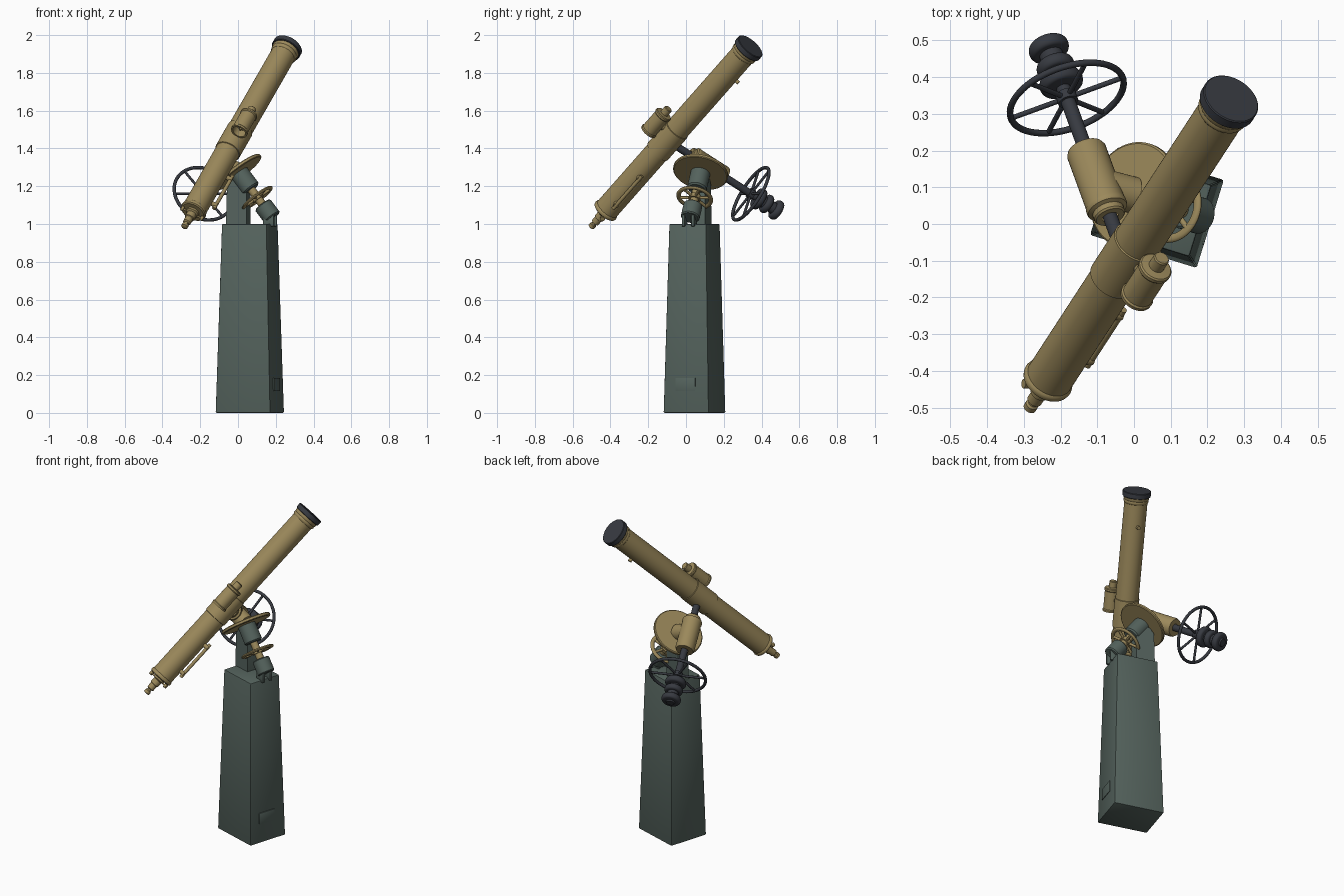
import bpy, bmesh, math
from mathutils import Vector, Matrix

if "Cube" in bpy.data.objects:
    bpy.data.objects.remove(bpy.data.objects["Cube"])

def material(name, rgb):
    m = bpy.data.materials.new(name)
    m.diffuse_color = (*rgb, 1)
    m.use_nodes = True
    m.node_tree.nodes["Principled BSDF"].inputs["Base Color"].default_value = m.diffuse_color
    return m

BRASS = material("brass", (0.33, 0.25, 0.105))
GREEN = material("green_paint", (0.09, 0.125, 0.11))
DARK = material("dark_metal", (0.038, 0.042, 0.052))

def finish(name, bm, mat, matrix=None, angle=35):
    bmesh.ops.remove_doubles(bm, verts=bm.verts, dist=1e-5)
    bmesh.ops.recalc_face_normals(bm, faces=bm.faces)
    if matrix:
        bm.transform(matrix)
    me = bpy.data.meshes.new(name)
    bm.to_mesh(me)
    bm.free()
    me.materials.append(mat)
    ob = bpy.data.objects.new(name, me)
    bpy.context.collection.objects.link(ob)
    bpy.ops.object.select_all(action='DESELECT')
    ob.select_set(True)
    bpy.context.view_layer.objects.active = ob
    bpy.ops.object.shade_smooth_by_angle(angle=math.radians(angle))
    return ob

def frame(origin, axis):
    q = Vector(axis).to_track_quat('Z', 'Y')
    return Matrix.Translation(origin) @ q.to_matrix().to_4x4()

def lathe(name, origin, axis, profile, mat, n=48):
    """Spin (radius, height) points about an axis."""
    bm = bmesh.new()
    vs = [bm.verts.new((r, 0, h)) for r, h in profile]
    es = [bm.edges.new(p) for p in zip(vs, vs[1:])]
    bmesh.ops.spin(bm, geom=vs + es, cent=(0, 0, 0), axis=(0, 0, 1),
                   angle=2 * math.pi, steps=n)
    return finish(name, bm, mat, frame(origin, axis))

def rod(name, a, b, r, mat, n=24):
    a, b = Vector(a), Vector(b)
    L = (b - a).length
    return lathe(name, a, b - a, [(0, 0), (r, 0), (r, L), (0, L)], mat, n)

def spoked_wheel(name, origin, axis, R, tube, depth, spokes, spoke_r, hub_r, mat):
    """Rim of oval section with round spokes and a hub."""
    sec = [(R + tube * math.cos(t), depth * math.sin(t))
           for t in [i * math.pi / 6 for i in range(13)]]
    lathe(name + "_rim", origin, axis, sec, mat, 64)
    M = frame(origin, axis)
    for i in range(spokes):
        a = 2 * math.pi * i / spokes
        rod(name + "_spoke", M @ Vector((0, 0, 0)),
            M @ Vector((R * math.cos(a), R * math.sin(a), 0)), spoke_r, mat, 12)
    h = depth * 1.5
    lathe(name + "_hub", origin, axis, [(0, -h), (hub_r, -h), (hub_r, h), (0, h)], mat, 32)

# main axes: optical tube, declination and polar
P0, d = Vector((0, -0.065, 1.48)), Vector((0.396, 0.608, 0.69)).normalized()
T, e = Vector((-0.022, -0.098, 1.442)), Vector((-0.294, 0.806, -0.515)).normalized()
D, p = Vector((0, 0.078, 1.277)), Vector((-0.588, 0.182, 0.788)).normalized()
YAW = Matrix.Rotation(math.radians(-17.2), 4, 'Z')

# pier
bm = bmesh.new()
bmesh.ops.create_cube(bm, size=2)
for v in bm.verts:
    k = 0.815 if v.co.z > 0 else 1
    v.co = (v.co.x * 0.152 * k, v.co.y * 0.1255 * k, 0.5 + v.co.z * 0.5)
bmesh.ops.bevel(bm, geom=bm.edges[:], offset=0.006, segments=2, affect='EDGES', profile=0.5)
PIER = Matrix.Translation((0.0625, 0.045, 0)) @ YAW
finish("pier", bm, GREEN, PIER)

def box(name, size, loc, mat, base):
    bm = bmesh.new()
    bmesh.ops.create_cube(bm, size=1)
    bm.transform(Matrix.Translation(loc) @ Matrix.Diagonal((*size, 1)))
    bmesh.ops.bevel(bm, geom=bm.edges[:], offset=min(size) * 0.2, segments=2, affect='EDGES', profile=0.5)
    return finish(name, bm, mat, base)

# access hatch on the pier
box("pier_hatch", (0.008, 0.11, 0.07), (0.148, -0.005, 0.15), GREEN, PIER)

# post with sloping rounded head under the polar bearing
bm = bmesh.new()
side = [(-0.058, 0.99), (0.055, 0.99), (0.055, 1.18), (0.04, 1.225), (0.01, 1.25), (-0.03, 1.235), (-0.052, 1.205)]
f = bm.faces.new([bm.verts.new((x, -0.036, z)) for x, z in side])
ext = bmesh.ops.extrude_face_region(bm, geom=[f])
bmesh.ops.translate(bm, vec=(0, 0.072, 0), verts=[g for g in ext['geom'] if isinstance(g, bmesh.types.BMVert)])
finish("post", bm, GREEN, Matrix.Translation((0.002, 0.083, 0)) @ YAW)

# polar assembly, heights measured down from the big disc
lathe("polar_upper_bearing", D, p, [(0, -0.12), (0.044, -0.12), (0.052, -0.112), (0.052, -0.012), (0, -0.012)], GREEN)
rod("polar_shaft", D - p * 0.26, D, 0.022, BRASS)
lathe("polar_disc", D, p, [(0, -0.012), (0.142, -0.012), (0.147, -0.008), (0.147, 0.004), (0.142, 0.008), (0, 0.008)], BRASS, 72)
spoked_wheel("drive_wheel", D - p * 0.175, p, 0.087, 0.012, 0.008, 6, 0.008, 0.032, BRASS)
lathe("polar_lower_bearing", D - p * 0.31, p,
      [(0, 0), (0.044, 0), (0.05, 0.006), (0.05, 0.082), (0.044, 0.088), (0, 0.088)], GREEN)
foot = Matrix.Translation((0.165, 0.02, 0)) @ YAW
for s in (-1, 1):
    box("lower_bearing_lug", (0.06, 0.016, 0.065), (0.005, s * 0.026, 1.02), GREEN, foot)

# declination assembly
rod("saddle_column", D, T + e * 0.25, 0.05, BRASS, 40)
lathe("declination_housing", T, e,
      [(0.022, 0.145), (0.04, 0.145), (0.044, 0.15), (0.044, 0.165), (0.055, 0.17), (0.057, 0.175),
       (0.057, 0.185), (0.055, 0.19), (0.055, 0.365), (0.05, 0.375), (0.022, 0.375)], BRASS)
rod("declination_shaft", T, T + e * 0.73, 0.02, DARK)
spoked_wheel("hand_wheel", T + e * 0.548, e, 0.162, 0.009, 0.009, 6, 0.007, 0.028, DARK)
for i, (u, r, h) in enumerate(((0.60, 0.061, 0.019), (0.652, 0.053, 0.018), (0.715, 0.056, 0.019))):
    arc = [(r - h * 0.7 + h * 0.7 * math.cos(t), h * math.sin(t))
           for t in [math.pi * (j / 8 - 0.5) for j in range(9)]]
    lathe("counterweight", T + e * u, e, [(0, -h)] + arc + [(0, h)], DARK)
lathe("counterweight_nut", T + e * 0.62, e, [(0, 0), (0.032, 0), (0.032, 0.1), (0, 0.1)], DARK)
lathe("end_nut", T + e * 0.733, e, [(0.026, 0), (0.022, 0.009), (0, 0.009)], DARK)

# optical tube with end rings and centre sleeve
lathe("main_tube", P0, d,
      [(0, -0.605), (0.062, -0.605), (0.069, -0.60), (0.071, -0.592), (0.069, -0.584), (0.065, -0.58),
       (0.065, -0.14), (0.07, -0.138), (0.07, 0.028), (0.066, 0.03), (0.066, 0.60), (0.07, 0.605),
       (0.072, 0.612), (0.07, 0.62), (0.073, 0.625), (0.073, 0.645), (0, 0.645)], BRASS, 64)
lathe("lens_cap", P0, d, [(0, 0.638), (0.078, 0.638), (0.081, 0.641), (0.081, 0.667), (0.078, 0.67), (0, 0.67)], DARK, 64)

# focuser and eyepiece
lathe("eyepiece", P0, d,
      [(0, -0.722), (0.012, -0.722), (0.018, -0.718), (0.018, -0.702), (0.013, -0.697), (0.013, -0.69), (0.021, -0.685),
       (0.021, -0.655), (0.026, -0.652), (0.026, -0.622), (0.036, -0.616), (0.036, -0.6), (0, -0.6)], BRASS, 40)
q = Vector((-0.87, 0.08, 0.48))
q = (q - d * q.dot(d)).normalized()
F = P0 - d * 0.615
rod("focus_pinion", F - q * 0.06, F + q * 0.06, 0.005, BRASS, 12)
for s in (-1, 1):
    rod("focus_knob", F + q * s * 0.05, F + q * s * 0.065, 0.013, BRASS, 20)

# finder drum beside the sleeve, open at the lower end
Q = Vector((0.035, -0.155, 1.54))
lathe("finder", Q, d,
      [(0, -0.03), (0.036, -0.03), (0.036, -0.075), (0.046, -0.075), (0.047, -0.065), (0.043, -0.06), (0.043, 0.045),
       (0.047, 0.05), (0.047, 0.06), (0.043, 0.064), (0.022, 0.066), (0.022, 0.1), (0.019, 0.104), (0, 0.104)], BRASS, 40)
rod("finder_eyepiece", Q - d * 0.06, Q - d * 0.03, 0.008, BRASS, 16)
rod("finder_bracket", Q, P0, 0.022, BRASS)

# slide rod beneath the lower tube
g = Vector((0.077, -0.004, -0.039))
g = (g - d * g.dot(d)).normalized()
G = P0 - d * 0.395
rod("slide_rod", G + g * 0.088 - d * 0.125, G + g * 0.088 + d * 0.125, 0.01, BRASS)
for s in (-1, 1):
    c = G + d * s * 0.1
    rod("slide_mount", c + g * 0.05, c + g * 0.094, 0.013, BRASS)

# small stud near the objective
w = Vector((0.01, 0.054, -0.054)).normalized()
rod("tube_stud", P0 + d * 0.47 + w * 0.05, P0 + d * 0.47 + w * 0.082, 0.011, BRASS)
